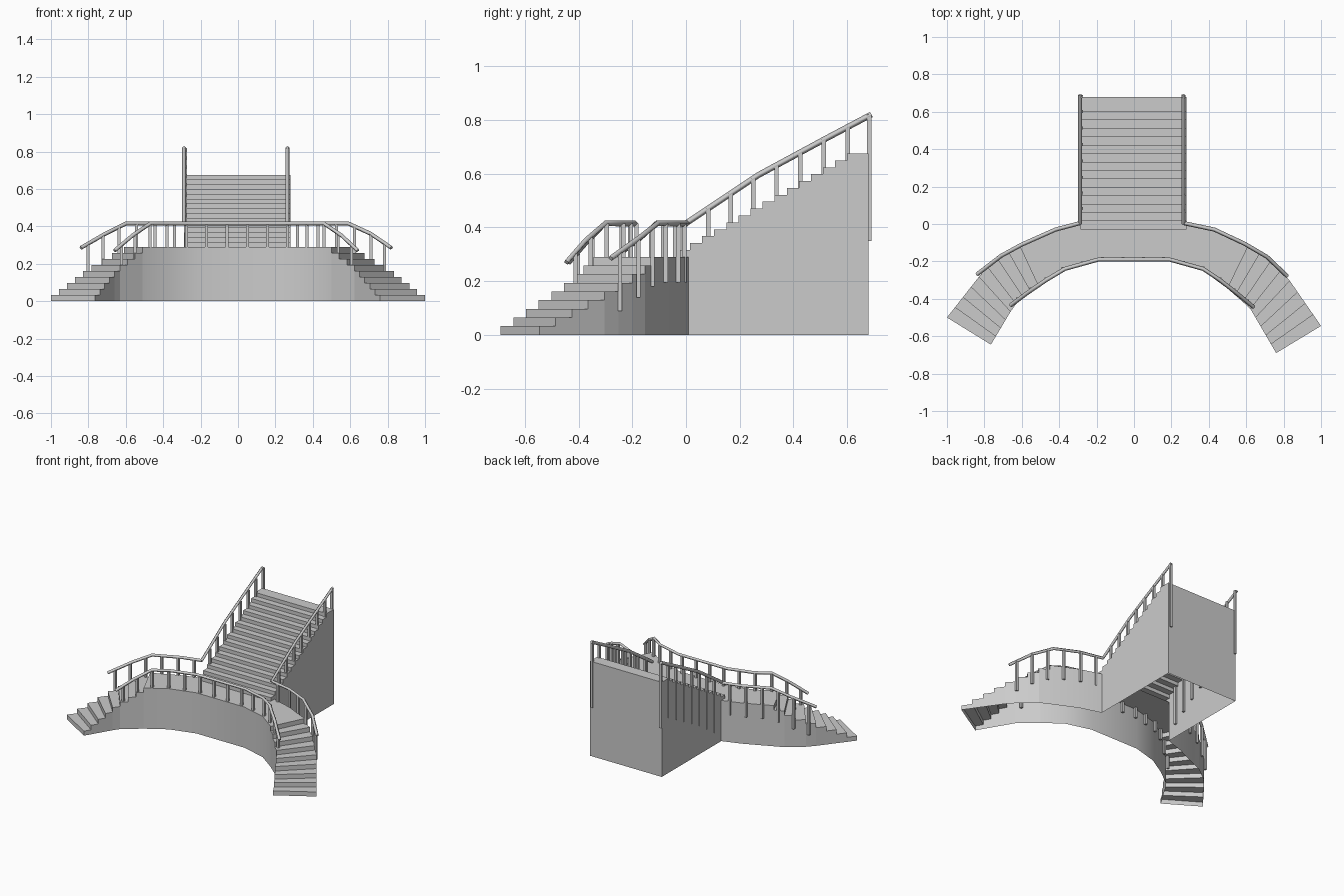
import bpy, bmesh, math
from mathutils import Vector

if "Cube" in bpy.data.objects:
    bpy.data.objects.remove(bpy.data.objects["Cube"])

Z = 0.29          # landing height


def finish(name, bm, smooth=False):
    bmesh.ops.remove_doubles(bm, verts=bm.verts, dist=0.0005)
    bmesh.ops.recalc_face_normals(bm, faces=bm.faces)
    me = bpy.data.meshes.new(name)
    bm.to_mesh(me)
    bm.free()
    ob = bpy.data.objects.new(name, me)
    bpy.context.collection.objects.link(ob)
    if smooth:
        bpy.ops.object.select_all(action='DESELECT')
        ob.select_set(True)
        bpy.context.view_layer.objects.active = ob
        bpy.ops.object.shade_smooth_by_angle(angle=math.radians(35))
    return ob


def face(bm, *pts):
    bm.faces.new([bm.verts.new(p) for p in pts])


def along(path, t):
    """Point at fraction t of a polyline's length."""
    pts = [Vector(p) for p in path]
    segs = [(b - a).length for a, b in zip(pts, pts[1:])]
    d = t * sum(segs)
    for i, s in enumerate(segs):
        if d <= s or i == len(segs) - 1:
            return pts[i].lerp(pts[i + 1], min(d / s, 1))
        d -= s


def at(p, z):
    return (p[0], p[1], z)


def flight(name, outer, inner, n):
    """Open-bottomed curved flight from landing edge down to its tip."""
    bm = bmesh.new()
    rise = Z / (n + 1)
    for i in range(n):
        a, b = along(outer, i / n), along(outer, (i + 1) / n)
        c, d = along(inner, i / n), along(inner, (i + 1) / n)
        h = Z - rise * (i + 1)
        face(bm, at(a, h), at(b, h), at(d, h), at(c, h))
        face(bm, at(a, h), at(a, h + rise), at(c, h + rise), at(c, h))
        for p, q in ((a, b), (c, d)):
            face(bm, at(p, 0), at(q, 0), at(q, h), at(p, h))
    face(bm, at(b, 0), at(b, h), at(d, h), at(d, 0))
    finish(name, bm, True)


def railing(name, path, n, length, offset=(0, 0), last=None):
    """Square handrail on a path, with n evenly spaced balusters."""
    cu = bpy.data.curves.new(name + "_rail", 'CURVE')
    cu.dimensions = '3D'
    cu.twist_mode = 'Z_UP'
    cu.bevel_depth = 0.011
    cu.bevel_resolution = 0
    cu.use_fill_caps = True
    sp = cu.splines.new('POLY')
    sp.points.add(len(path) - 1)
    for p, q in zip(sp.points, path):
        p.co = (*q, 1)
    bpy.context.collection.objects.link(bpy.data.objects.new(name + "_rail", cu))
    bm = bmesh.new()
    for i in range(n):
        p = along(path, (i + 0.5) / n if last is None else (i + 1) / n)
        size = last if last and i == n - 1 else length
        bot = max(p.z - size, 0.01)
        cube = bmesh.ops.create_cube(bm, size=1)['verts']
        bmesh.ops.scale(bm, vec=(0.016, 0.016, p.z - bot), verts=cube)
        y = min(p.y + offset[1], 0.682)
        bmesh.ops.translate(bm, vec=(p.x + offset[0], y, (p.z + bot) / 2), verts=cube)
    finish(name + "_balusters", bm)


# Curved side flights
r_out = [(.61, -.12), (.69, -.16), (.82, -.285), (1, -.545)]
r_in = [(.50, -.345), (.62, -.45), (.76, -.69)]
l_out = [(-.61, -.12), (-.67, -.145), (-.80, -.245), (-1, -.50)]
l_in = [(-.51, -.335), (-.64, -.435), (-.765, -.645)]
flight("right_flight", r_out, r_in, 8)
flight("left_flight", l_out, l_in, 8)

# Landing with curved walls
top_out = [l_out[0], (-.42, -.035), (-.285, .01), (.28, .01), (.43, -.035), r_out[0]]
top_in = [l_in[0], (-.37, -.25), (-.19, -.20), (.19, -.20), (.37, -.25), r_in[0]]
bm = bmesh.new()
for i in range(5):
    a, b, c, d = top_out[i], top_out[i + 1], top_in[i], top_in[i + 1]
    face(bm, at(a, Z), at(b, Z), at(d, Z), at(c, Z))
    face(bm, at(c, 0), at(d, 0), at(d, Z), at(c, Z))
    if i != 2:
        face(bm, at(a, 0), at(b, 0), at(b, Z), at(a, Z))
finish("landing", bm, True)

# Straight upper flight, hollow below
bm = bmesh.new()
N, y0, y1, yb, top = 15, -.03, .60, .68, .675
x0, x1 = -.285, .28
run, rise = (y1 - y0) / (N - 1), (top - Z) / N
for i in range(N):
    a = y0 + run * i
    b = yb if i == N - 1 else a + run
    h = Z + rise * (i + 1)
    face(bm, (x0, a, h), (x1, a, h), (x1, b, h), (x0, b, h))
    face(bm, (x0, a, h - rise), (x1, a, h - rise), (x1, a, h), (x0, a, h))
    for x in (x0, x1):
        if a < .01:
            face(bm, (x, a, Z), (x, b, Z), (x, b, h), (x, a, h))
            a = .01
        if b > a + .001:
            face(bm, (x, a, 0), (x, b, 0), (x, b, h), (x, a, h))
        a = y0 + run * i
face(bm, (x0, yb, 0), (x1, yb, 0), (x1, yb, top), (x0, yb, top))
finish("upper_flight", bm)

# Upper railings
for name, x, dx in (("upper_left", -.288, .008), ("upper_right", .264, 0)):
    railing(name, [(x, 0, .415), (x, .27, .595), (x, .52, .73), (x, .69, .82)],
            8, .38, (dx, 0), last=.47)

# Outer railings of the curved flights
railing("outer_right", [(.264, .005, .415), (.43, -.03, .415), (.59, -.105, .415),
                        (.71, -.175, .36), (.82, -.28, .285)], 6, .22)
railing("outer_left", [(-.288, .005, .415), (-.42, -.03, .415), (-.60, -.11, .415),
                       (-.71, -.17, .36), (-.84, -.27, .285)], 6, .22)

# Inner railing round the front edge
railing("inner", [(-.66, -.435, .27), (-.565, -.365, .35), (-.47, -.30, .415),
                  (-.37, -.24, .415), (-.19, -.19, .415), (.19, -.19, .415),
                  (.37, -.24, .415), (.46, -.30, .415), (.555, -.375, .35),
                  (.64, -.445, .27)], 14, .2, (0, .006))
